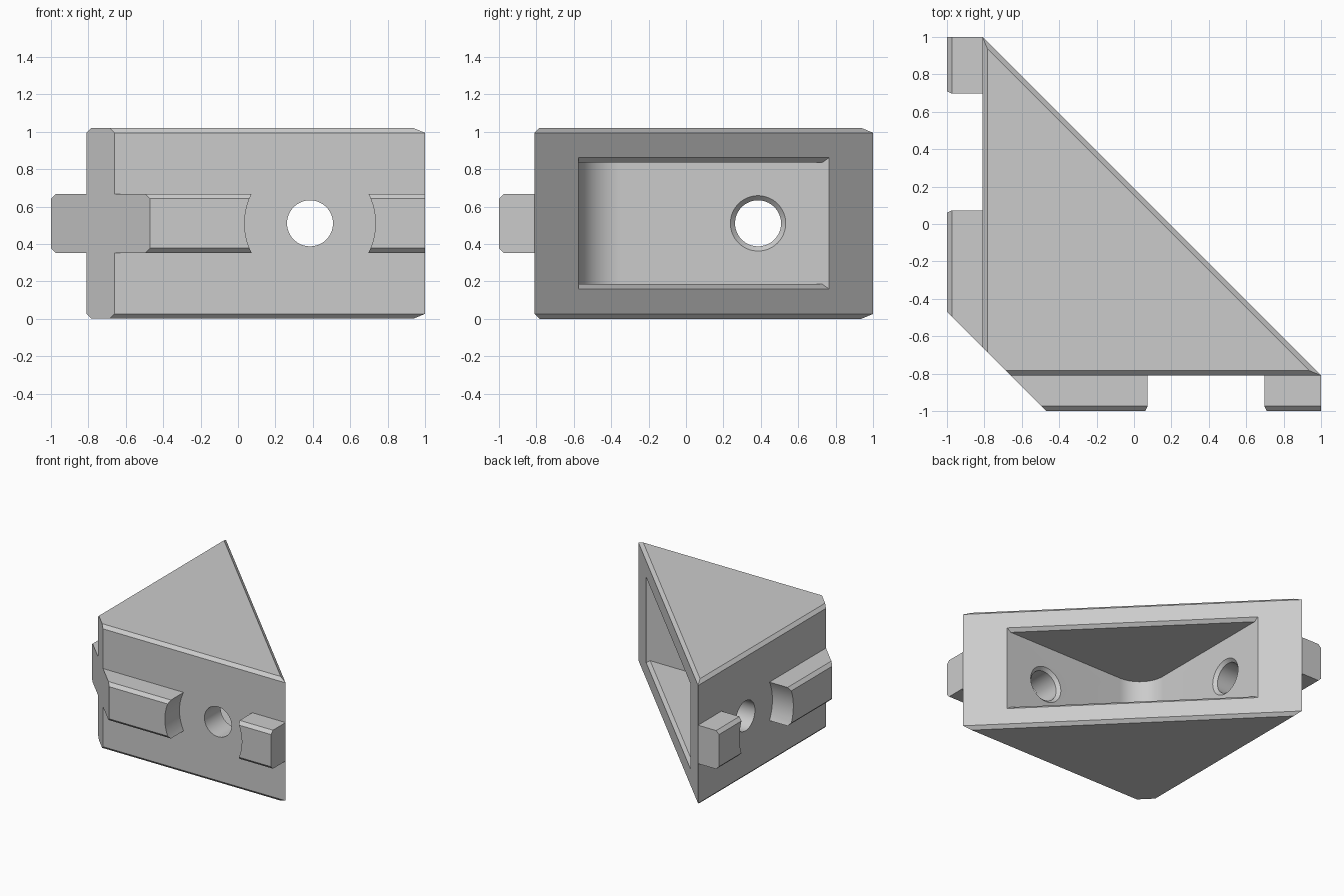
import bpy, bmesh, math

if "Cube" in bpy.data.objects:
    bpy.data.objects.remove(bpy.data.objects["Cube"], do_unlink=True)

grey = bpy.data.materials.new("light grey plastic")
grey.use_nodes = True
colour = (0.6, 0.6, 0.6, 1)
grey.diffuse_color = colour
grey.node_tree.nodes["Principled BSDF"].inputs["Base Color"].default_value = colour

LEG = -0.81          # outer plane of both legs
WALL = -0.575        # inner plane of both legs
CUT = -1.47          # x + y on the cut-off corner
HYP = 0.19           # x + y on the sloping face
HEIGHT = 1.02
MID = HEIGHT / 2
BEVEL = 0.026
HOLE = 0.385         # position of the screw hole along a leg
ROOT2 = math.sqrt(2)


def loft(name, rings, swap=False):
    """Closed solid through equal-sized rings; swap mirrors it across x = y."""
    bm = bmesh.new()
    loops = [[bm.verts.new((y, x, z) if swap else (x, y, z)) for x, y, z in r]
             for r in rings]
    n = len(loops[0])
    for a, b in zip(loops, loops[1:]):
        for i in range(n):
            j = (i + 1) % n
            bm.faces.new((a[i], a[j], b[j], b[i]))
    bm.faces.new(loops[0])
    bm.faces.new(loops[-1])
    bmesh.ops.recalc_face_normals(bm, faces=bm.faces)
    mesh = bpy.data.meshes.new(name)
    bm.to_mesh(mesh)
    bm.free()
    mesh.materials.append(grey)
    ob = bpy.data.objects.new(name, mesh)
    bpy.context.collection.objects.link(ob)
    return ob


def circle(y, r, n=64):
    angles = [2 * math.pi * i / n for i in range(n)]
    return [(HOLE + r * math.cos(a), y, MID + r * math.sin(a)) for a in angles]


def subtract(target, cutters):
    bpy.context.view_layer.objects.active = target
    for cutter in cutters:
        mod = target.modifiers.new("cut", "BOOLEAN")
        mod.operation = "DIFFERENCE"
        mod.solver = "EXACT"
        mod.object = cutter
        bpy.ops.object.modifier_apply(modifier=mod.name)


def smooth(ob):
    bpy.ops.object.select_all(action="DESELECT")
    ob.select_set(True)
    bpy.context.view_layer.objects.active = ob
    bpy.ops.object.shade_smooth_by_angle(angle=math.radians(25))


# Wedge body, bevelled along the legs and the sloping face
def outline(z, inset):
    leg = LEG + inset
    tip = HYP - inset * ROOT2 - leg
    return [(leg, CUT - leg, z), (CUT - leg, leg, z), (tip, leg, z), (leg, tip, z)]


body = loft("bracket_body", [outline(0, BEVEL), outline(BEVEL, 0),
                             outline(HEIGHT - BEVEL, 0), outline(HEIGHT, BEVEL)])


# Pocket: rounded inner corner widening to a flared rim on the sloping face
def pocket_ring(x, y, half):
    return [(x, y, MID - half), (y, x, MID - half),
            (y, x, MID + half), (x, y, MID + half)]


RADIUS, STEPS, HALF = 0.23, 12, 0.325
rings = []
for i in range(STEPS):
    a = math.pi / 4 * (1 - (i + 0.5) / (STEPS - 0.5))
    rings.append(pocket_ring(WALL + RADIUS * (1 - math.cos(a)),
                             WALL + RADIUS * (1 - math.sin(a)), HALF))
rings = rings[:-1] + [pocket_ring(WALL, WALL + RADIUS, HALF)]
inner, outer = HYP - BEVEL * ROOT2, HYP + 0.14
rings.append(pocket_ring(WALL, inner - WALL, HALF))
rings.append(pocket_ring(WALL, outer - WALL, HALF + (outer - inner) / ROOT2))
pocket = loft("pocket_cutter", rings)
subtract(body, [pocket])
helpers = [pocket]

# Screw holes with inner countersinks, and guide rails cleared around them
for side, swap in (("front", False), ("right", True)):
    hole = loft(side + "_hole_cutter",
                [circle(-1.1, 0.123), circle(WALL - 0.025, 0.123),
                 circle(WALL + 0.05, 0.198)], swap)
    subtract(body, [hole])

    section = [(LEG, 0.352), (-1 + BEVEL, 0.352), (-1, 0.352 + BEVEL),
               (-1, 0.668 - BEVEL), (-1 + BEVEL, 0.668), (LEG, 0.668)]
    rail = loft(side + "_rails", [[(CUT - y, y, z) for y, z in section],
                                  [(1, y, z) for y, z in section]], swap)
    clearance = loft(side + "_clearance_cutter",
                     [circle(-1.1, 0.35), circle(-0.7, 0.35)], swap)
    subtract(rail, [clearance])
    smooth(rail)
    helpers += [hole, clearance]

smooth(body)
for ob in helpers:
    bpy.data.objects.remove(ob, do_unlink=True)
